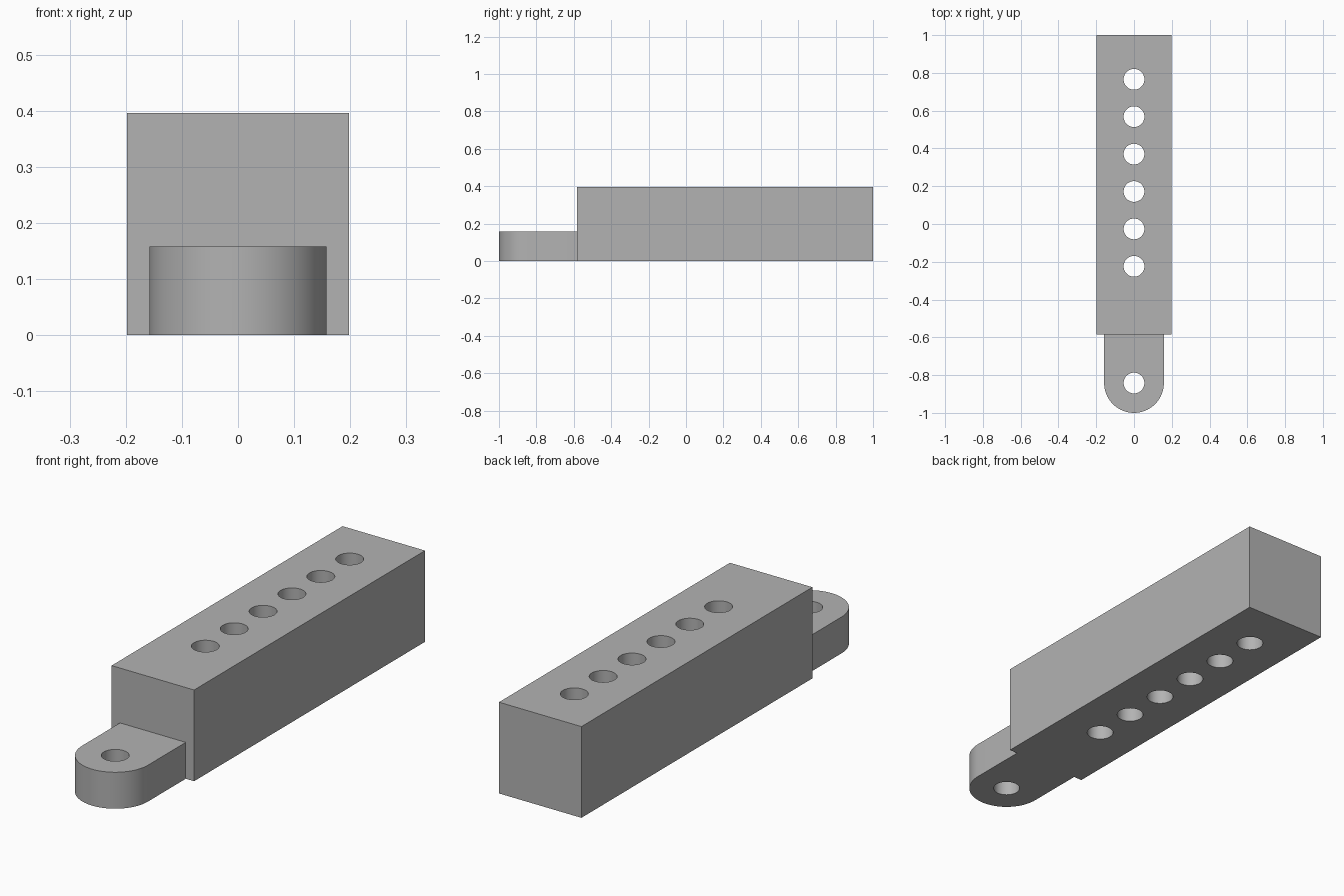
import bpy
import bmesh
import math

if "Cube" in bpy.data.objects:
    bpy.data.objects.remove(bpy.data.objects["Cube"], do_unlink=True)

BODY_W, BODY_H = 0.396, 0.396
BODY_FRONT, BODY_BACK = -0.584, 1.0
TAB_R, TAB_H, TAB_Y = 0.158, 0.158, -0.842
HOLE_R, PITCH, FIRST_HOLE = 0.055, 0.198, -0.224

grey = bpy.data.materials.new("plain grey")
grey.use_nodes = True
colour = (0.45, 0.45, 0.45, 1)
grey.diffuse_color = colour
grey.node_tree.nodes["Principled BSDF"].inputs["Base Color"].default_value = colour


def prism(name, outline, z0, z1):
    """Extrude a counter-clockwise plan outline from z0 to z1."""
    bm = bmesh.new()
    face = bm.faces.new([bm.verts.new((x, y, z0)) for x, y in outline])
    top = bmesh.ops.extrude_face_region(bm, geom=[face])["geom"]
    verts = [v for v in top if isinstance(v, bmesh.types.BMVert)]
    bmesh.ops.translate(bm, vec=(0, 0, z1 - z0), verts=verts)
    bmesh.ops.recalc_face_normals(bm, faces=bm.faces)
    mesh = bpy.data.meshes.new(name)
    bm.to_mesh(mesh)
    bm.free()
    mesh.materials.append(grey)
    obj = bpy.data.objects.new(name, mesh)
    bpy.context.collection.objects.link(obj)
    return obj


def arc(radius, cy, start, end, steps):
    angles = [start + (end - start) * i / steps for i in range(steps + 1)]
    return [(radius * math.cos(a), cy + radius * math.sin(a)) for a in angles]


def combine(target, tool, operation):
    mod = target.modifiers.new(operation.lower(), "BOOLEAN")
    mod.operation, mod.solver, mod.object = operation, "EXACT", tool
    bpy.context.view_layer.objects.active = target
    bpy.ops.object.modifier_apply(modifier=mod.name)
    bpy.data.objects.remove(tool, do_unlink=True)


# Long rectangular body
w = BODY_W / 2
bar = prism("drilled_bar", [(-w, BODY_FRONT), (w, BODY_FRONT),
                            (w, BODY_BACK), (-w, BODY_BACK)], 0, BODY_H)

# Low round-ended mounting tab, rooted inside the body
root = BODY_FRONT + 0.1
tab = prism("mounting_tab", arc(TAB_R, TAB_Y, math.pi, 2 * math.pi, 48)
            + [(TAB_R, root), (-TAB_R, root)], 0, TAB_H)
combine(bar, tab, "UNION")

# Vertical through holes: six in the body, one in the tab
for y in [TAB_Y] + [FIRST_HOLE + PITCH * i for i in range(6)]:
    cutter = prism("hole_cutter", arc(HOLE_R, y, 0, 2 * math.pi, 48)[:-1], -0.1, BODY_H + 0.1)
    cutter.hide_render = True
    combine(bar, cutter, "DIFFERENCE")

# Smooth curved walls, sharp edges
bpy.ops.object.select_all(action="DESELECT")
bar.select_set(True)
bpy.context.view_layer.objects.active = bar
bpy.ops.object.shade_smooth_by_angle(angle=math.radians(30))
